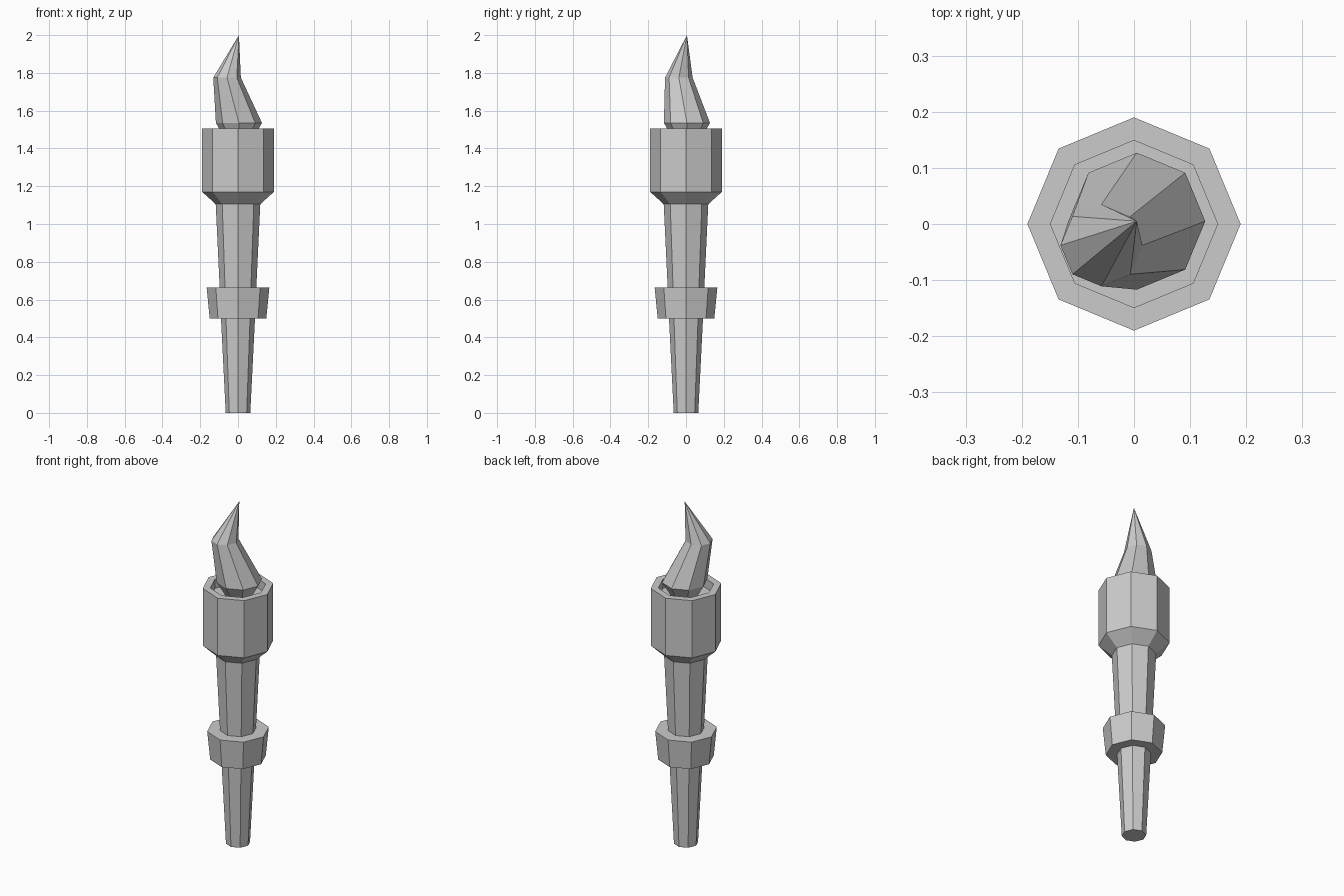
import bpy, bmesh
from math import cos, sin, pi

if "Cube" in bpy.data.objects:
    bpy.data.objects.remove(bpy.data.objects["Cube"])

SIDES = 8


def loft(name, rings, tip=None):
    """Skin octagonal rings (radius, z, cx, cy) in order, closing both ends."""
    bm = bmesh.new()
    loops = []
    for r, z, cx, cy in rings:
        loops.append([bm.verts.new((cx + r * cos(2 * pi * i / SIDES),
                                    cy + r * sin(2 * pi * i / SIDES), z))
                      for i in range(SIDES)])
    for a, b in zip(loops, loops[1:]):
        for i in range(SIDES):
            j = (i + 1) % SIDES
            bm.faces.new((a[i], a[j], b[j], b[i]))
    bm.faces.new(loops[0][::-1])
    if tip:
        t = bm.verts.new(tip)
        for i in range(SIDES):
            bm.faces.new((loops[-1][i], loops[-1][(i + 1) % SIDES], t))
    else:
        bm.faces.new(loops[-1])
    bmesh.ops.recalc_face_normals(bm, faces=bm.faces)
    mesh = bpy.data.meshes.new(name)
    bm.to_mesh(mesh)
    bm.free()
    ob = bpy.data.objects.new(name, mesh)
    bpy.context.collection.objects.link(ob)
    return ob


def turned(name, profile):
    return loft(name, [(r, z, 0, 0) for r, z in profile])


# Tapered shaft, in two lengths meeting the grip collar
turned("lower_handle", [(0.065, 0), (0.09, 0.5)])
turned("upper_handle", [(0.097, 0.665), (0.118, 1.105)])

# Flared collar around the shaft
turned("grip_collar", [(0.09, 0.5), (0.15, 0.5), (0.166, 0.665), (0.097, 0.665)])

# Cup with a chamfered base and a recessed top
turned("cup", [(0.118, 1.105), (0.19, 1.17), (0.19, 1.505),
               (0.149, 1.505), (0.149, 1.45)])

# Bent flame rising from the recess to a point
loft("flame", [(0.072, 1.45, 0.005, 0.005),
               (0.122, 1.535, 0.005, 0.005),
               (0.073, 1.775, -0.058, -0.038)],
     tip=(0.005, 0.005, 2.0))
